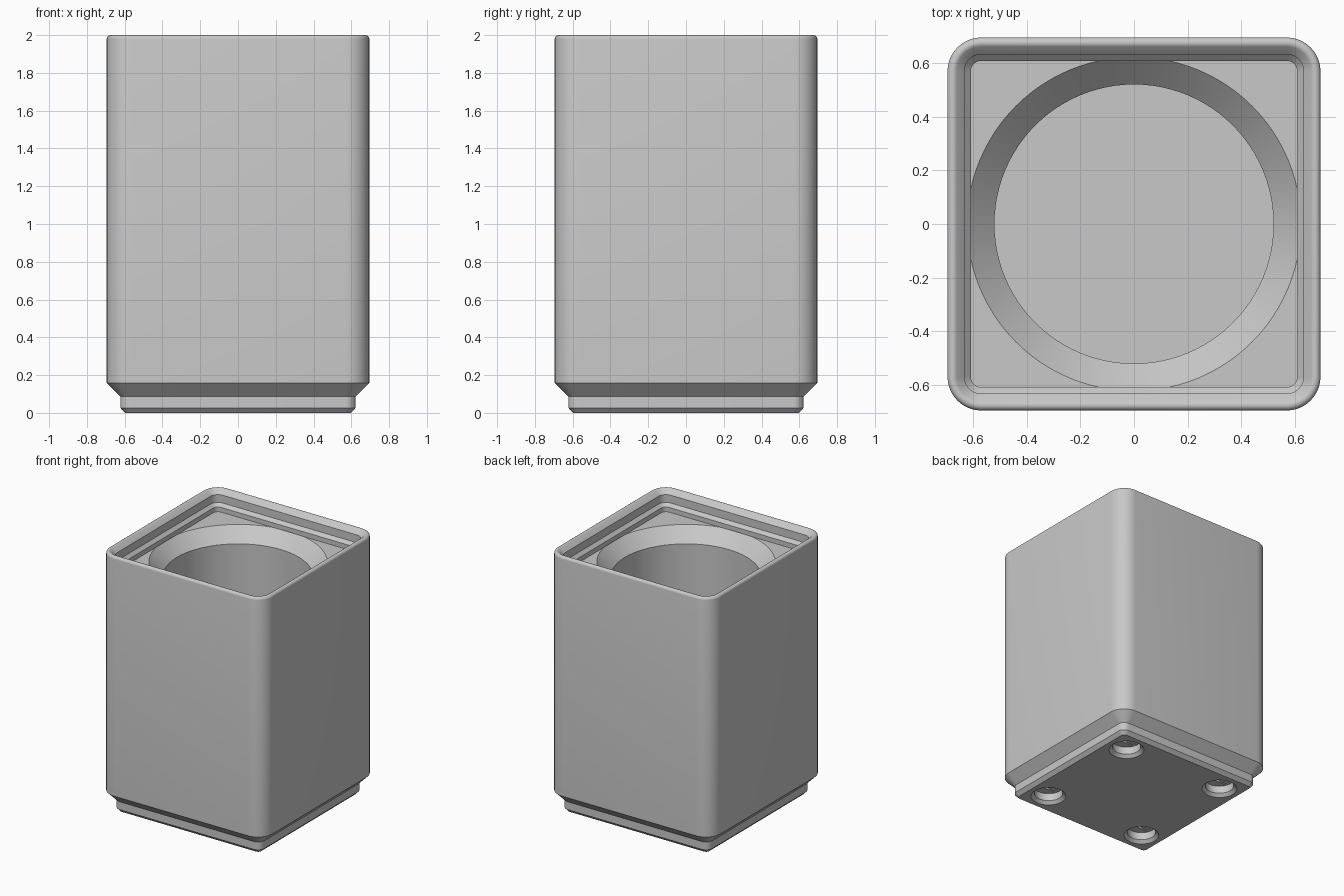
import bpy, bmesh, math
from mathutils import Matrix

if "Cube" in bpy.data.objects:
    bpy.data.objects.remove(bpy.data.objects["Cube"], do_unlink=True)

grey = bpy.data.materials.new("light_grey")
grey.use_nodes = True
grey.diffuse_color = (0.58, 0.58, 0.58, 1)
grey.node_tree.nodes["Principled BSDF"].inputs["Base Color"].default_value = grey.diffuse_color


def finish(bm, name):
    bmesh.ops.recalc_face_normals(bm, faces=bm.faces)
    mesh = bpy.data.meshes.new(name)
    bm.to_mesh(mesh)
    bm.free()
    mesh.materials.append(grey)
    obj = bpy.data.objects.new(name, mesh)
    bpy.context.collection.objects.link(obj)
    return obj


def loft(rings, name):
    """Skin closed rings of points and cap both ends."""
    bm = bmesh.new()
    loops = [[bm.verts.new(p) for p in ring] for ring in rings]
    for a, b in zip(loops, loops[1:]):
        for i in range(len(a)):
            j = (i + 1) % len(a)
            bm.faces.new((a[i], a[j], b[j], b[i]))
    bm.faces.new(loops[0])
    bm.faces.new(loops[-1])
    return finish(bm, name)


CORNER = 0.569  # corner arc centre, shared by every ring


def rounded_square(half, z, steps=10):
    points = []
    for k, (sx, sy) in enumerate(((1, 1), (-1, 1), (-1, -1), (1, -1))):
        for i in range(steps + 1):
            a = math.pi / 2 * (k + i / steps)
            r = half - CORNER
            points.append((sx * CORNER + r * math.cos(a), sy * CORNER + r * math.sin(a), z))
    return points


def circle(r, z, x=0, y=0, n=96):
    return [(x + r * math.cos(math.tau * i / n), y + r * math.sin(math.tau * i / n), z)
            for i in range(n)]


def box(size, x, y, z, name):
    bm = bmesh.new()
    bmesh.ops.create_cube(bm, size=1)
    bm.transform(Matrix.Translation((x, y, z)) @ Matrix.Diagonal((*size, 1)))
    return finish(bm, name)


def cut(target, cutter):
    cutter.hide_render = True
    mod = target.modifiers.new("cut", 'BOOLEAN')
    mod.operation = 'DIFFERENCE'
    mod.solver = 'EXACT'
    mod.object = cutter
    bpy.context.view_layer.objects.active = target
    bpy.ops.object.modifier_apply(modifier=mod.name)
    bpy.data.objects.remove(cutter, do_unlink=True)


# Stepped foot, straight walls, rounded stacking lip and recessed top
FILLET, HALF, TOP = 0.02, 0.695, 2.0
DECK = 1.845
profile = [(0.597, 0), (0.623, 0.027), (0.623, 0.087), (HALF, 0.159)]
for i in range(7):
    a = math.radians(135 * i / 6)
    profile.append((HALF - FILLET + FILLET * math.cos(a), TOP - FILLET + FILLET * math.sin(a)))
profile += [(0.632, 1.965), (0.632, 1.905), (0.608, 1.881), (0.608, DECK)]
body = loft([rounded_square(h, z) for h, z in profile], "bin_body")

# Round pocket with a chamfered mouth
pocket = [(0.52, 0.235), (0.52, 1.743), (0.622, DECK), (0.6, DECK + 0.002), (0.6, 1.87)]
cut(body, loft([circle(r, z) for r, z in pocket], "pocket_cutter"))

# Four chamfered magnet holes with small bridging steps in their ceilings
DEPTH, STEP, SLOT = 0.08, 0.007, 0.067
for x in (-0.436, 0.436):
    for y in (-0.436, 0.436):
        hole = [(0.135, -0.01), (0.102, 0.023), (0.102, DEPTH)]
        cut(body, loft([circle(r, z, x, y, 48) for r, z in hole], "hole_cutter"))
        cut(body, box((0.18, SLOT, 2 * STEP), x, y, DEPTH, "slot_cutter"))
        cut(body, box((SLOT, SLOT, 4 * STEP), x, y, DEPTH, "square_cutter"))

bpy.ops.object.select_all(action='DESELECT')
body.select_set(True)
bpy.context.view_layer.objects.active = body
bpy.ops.object.shade_smooth_by_angle(angle=math.radians(30))
